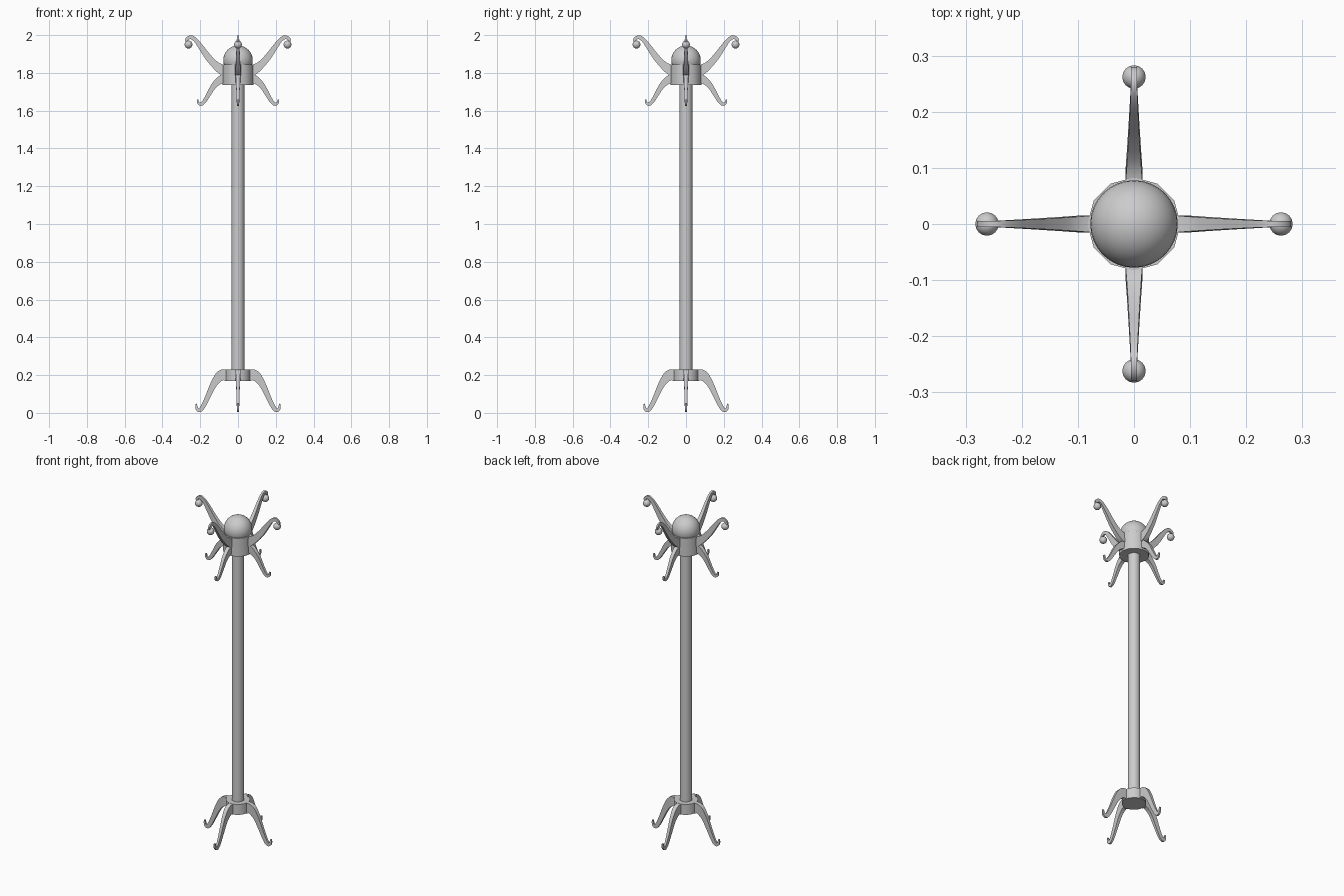
import bpy, bmesh, math
from mathutils import Vector

if "Cube" in bpy.data.objects:
    bpy.data.objects.remove(bpy.data.objects["Cube"])


def smooth(ob, angle=35):
    bpy.ops.object.select_all(action='DESELECT')
    ob.select_set(True)
    bpy.context.view_layer.objects.active = ob
    bpy.ops.object.shade_smooth_by_angle(angle=math.radians(angle))


def cylinder(name, radius, z0, z1, sides):
    bpy.ops.mesh.primitive_cylinder_add(vertices=sides, radius=radius, depth=z1 - z0,
                                        location=(0, 0, (z0 + z1) / 2))
    bpy.context.object.name = name
    smooth(bpy.context.object)


def ball(name, radius, loc, seg=24):
    bpy.ops.mesh.primitive_uv_sphere_add(segments=seg, ring_count=seg // 2, radius=radius, location=loc)
    bpy.context.object.name = name
    smooth(bpy.context.object, 60)


def spline(points, steps=4):
    """Catmull-Rom through (radius, z, thickness, width) points."""
    P = [Vector(p) for p in points]
    P = [P[0] * 2 - P[1]] + P + [P[-1] * 2 - P[-2]]
    out = []
    for a, b, c, d in zip(P, P[1:], P[2:], P[3:]):
        for i in range(steps):
            t = i / steps
            out.append(0.5 * (2 * b + (c - a) * t + (2 * a - 5 * b + 4 * c - d) * t * t
                              + (3 * b - a - 3 * c + d) * t ** 3))
    return out + [P[-2]]


def arm(name, points, turn):
    """Sweep a tapering rectangle along a curve in the x-z plane."""
    path = spline(points)
    bm = bmesh.new()
    rings = []
    for i, p in enumerate(path):
        q, r = path[max(i - 1, 0)], path[min(i + 1, len(path) - 1)]
        tx, tz = r[0] - q[0], r[1] - q[1]
        n = math.hypot(tx, tz)
        nx, nz = -tz / n * p[2] / 2, tx / n * p[2] / 2
        w = p[3] / 2
        rings.append([bm.verts.new((p[0] + s * nx, e * w, p[1] + s * nz))
                      for s, e in ((1, 1), (1, -1), (-1, -1), (-1, 1))])
    for a, b in zip(rings, rings[1:]):
        for k in range(4):
            bm.faces.new((a[k], a[(k + 1) % 4], b[(k + 1) % 4], b[k]))
    bm.faces.new(rings[0])
    bm.faces.new(rings[-1][::-1])
    bmesh.ops.recalc_face_normals(bm, faces=bm.faces)
    me = bpy.data.meshes.new(name)
    bm.to_mesh(me)
    bm.free()
    ob = bpy.data.objects.new(name, me)
    bpy.context.collection.objects.link(ob)
    ob.rotation_euler.z = turn
    smooth(ob)


# Pole, collars and domed cap
cylinder("pole", 0.034, 0.17, 1.80, 24)
cylinder("base_collar", 0.067, 0.168, 0.231, 16)
cylinder("head_collar", 0.083, 1.735, 1.845, 12)
ball("cap_dome", 0.078, (0, 0, 1.867), 32)

# Side profiles: radius, z, thickness, width
leg = [(0.055, 0.199, 0.062, 0.026), (0.09, 0.198, 0.055, 0.025), (0.127, 0.155, 0.036, 0.02),
       (0.16, 0.085, 0.027, 0.016), (0.183, 0.038, 0.024, 0.013), (0.201, 0.015, 0.022, 0.011),
       (0.217, 0.022, 0.015, 0.01), (0.222, 0.048, 0.008, 0.008)]
lower_hook = [(0.055, 1.782, 0.05, 0.026), (0.09, 1.765, 0.042, 0.024), (0.127, 1.733, 0.03, 0.02),
              (0.158, 1.682, 0.023, 0.016), (0.18, 1.647, 0.02, 0.013), (0.196, 1.634, 0.017, 0.011),
              (0.21, 1.641, 0.012, 0.01), (0.213, 1.66, 0.007, 0.008)]
upper_arm = [(0.06, 1.812, 0.065, 0.031), (0.085, 1.818, 0.055, 0.03), (0.12, 1.842, 0.04, 0.025),
             (0.16, 1.886, 0.034, 0.02), (0.195, 1.935, 0.028, 0.016), (0.224, 1.973, 0.022, 0.013),
             (0.25, 1.989, 0.02, 0.011), (0.271, 1.978, 0.016, 0.01), (0.27, 1.958, 0.012, 0.01)]

# Four-fold legs, hooks and ball tips
for i in range(4):
    a = i * math.pi / 2
    arm(f"leg_{i + 1}", leg, a)
    arm(f"lower_hook_{i + 1}", lower_hook, a)
    arm(f"upper_arm_{i + 1}", upper_arm, a)
    ball(f"arm_ball_{i + 1}", 0.021, (0.262 * math.cos(a), 0.262 * math.sin(a), 1.95), 16)
